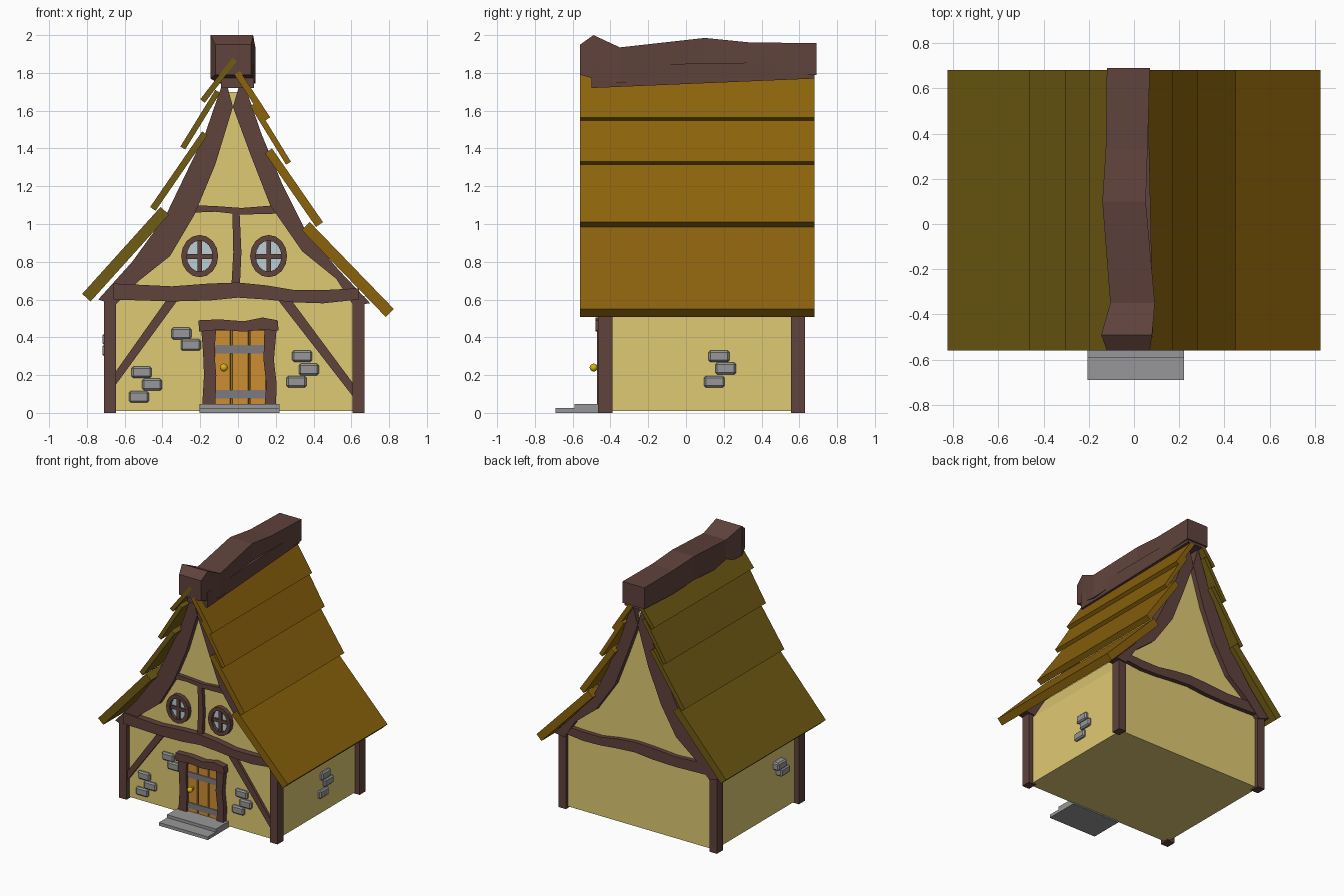
import bpy, bmesh
from math import sin, cos, pi, hypot
from mathutils import Vector

if "Cube" in bpy.data.objects:
    bpy.data.objects.remove(bpy.data.objects["Cube"])


def mat(name, r, g, b):
    m = bpy.data.materials.new(name)
    m.diffuse_color = [(c / 255) ** 2.2 for c in (r, g, b)] + [1]
    m.use_nodes = True
    m.node_tree.nodes["Principled BSDF"].inputs["Base Color"].default_value = m.diffuse_color
    return m


PLASTER = mat("plaster", 222, 200, 115)
TIMBER = mat("timber", 96, 68, 62)
ROOF_R = mat("roof_right", 138, 99, 20)
ROOF_L = mat("roof_left", 112, 92, 26)
PLANK = mat("plank", 203, 140, 52)
GLASS = mat("glass", 185, 205, 212)
BRASS = mat("brass", 215, 180, 20)
STONE = mat("stone", 150, 150, 152)
IRON = mat("iron", 125, 122, 125)


def finish(name, bm, material, bevel=0):
    bmesh.ops.recalc_face_normals(bm, faces=bm.faces)
    me = bpy.data.meshes.new(name)
    bm.to_mesh(me)
    bm.free()
    me.materials.append(material)
    ob = bpy.data.objects.new(name, me)
    bpy.context.collection.objects.link(ob)
    if bevel:
        md = ob.modifiers.new("bevel", 'BEVEL')
        md.width, md.segments = bevel, 1
    return ob


def prism(name, pts, y0, y1, material):
    """Extrude an x/z outline along y."""
    bm = bmesh.new()
    f = bm.faces.new([bm.verts.new((x, y0, z)) for x, z in pts])
    r = bmesh.ops.extrude_face_region(bm, geom=[f])
    bmesh.ops.translate(bm, vec=(0, y1 - y0, 0),
                        verts=[v for v in r['geom'] if isinstance(v, bmesh.types.BMVert)])
    bmesh.ops.triangulate(bm, faces=[f for f in bm.faces if len(f.verts) > 4])
    return finish(name, bm, material)


def loft(name, sections, material, closed=False):
    """Skin a row of four-cornered sections."""
    bm = bmesh.new()
    rows = [[bm.verts.new(p) for p in s] for s in sections]
    pairs = list(zip(rows, rows[1:]))
    if closed:
        pairs.append((rows[-1], rows[0]))
    else:
        bm.faces.new(rows[0])
        bm.faces.new(rows[-1])
    for a, b in pairs:
        for i in range(4):
            j = (i + 1) % 4
            bm.faces.new((a[i], a[j], b[j], b[i]))
    return finish(name, bm, material)


def ribbon(name, a, b, y0, y1, material, closed=False):
    """Timber between two x/z edge lines."""
    return loft(name, [((p[0], y0, p[1]), (q[0], y0, q[1]), (q[0], y1, q[1]), (p[0], y1, p[1]))
                       for p, q in zip(a, b)], material, closed)


def box(name, x0, x1, y0, y1, z0, z1, material, bevel=0):
    bm = bmesh.new()
    bmesh.ops.create_cube(bm, size=1)
    for v in bm.verts:
        v.co = Vector(((x0 + x1) / 2 + v.co.x * (x1 - x0), (y0 + y1) / 2 + v.co.y * (y1 - y0),
                       (z0 + z1) / 2 + v.co.z * (z1 - z0)))
    return finish(name, bm, material, bevel)


# Gable curves, outer and inner edges of each rafter from eave to ridge
OUT_L = [(-.74, .60), (-.56, .80), (-.38, 1.05), (-.255, 1.31), (-.175, 1.475), (-.07, 1.78)]
IN_L = [(-.65, .57), (-.53, .695), (-.36, .83), (-.23, 1.05), (-.12, 1.315), (-.027, 1.62)]
OUT_R = [(.70, .58), (.53, .76), (.355, .97), (.235, 1.21), (.125, 1.475), (.02, 1.78)]
IN_R = [(.61, .57), (.52, .71), (.34, .855), (.17, 1.1), (.065, 1.37), (-.027, 1.62)]


def middle(a, b):
    return [((p[0] + q[0]) / 2, (p[1] + q[1]) / 2) for p, q in zip(a, b)]


# Plaster body with curved gables
prism("plaster_body", [(-.67, .01), (.63, .01), (.63, .56)] + middle(OUT_R, IN_R)[1:]
      + middle(OUT_L, IN_L)[:0:-1] + [(-.67, .56)], -.43, .60, PLASTER)

# Rafters, tie beams and corner posts at both ends
TIE_T = [(-.66, .685), (-.35, .67), (-.15, .685), (0, .69), (.15, .675), (.3, .65), (.45, .65), (.64, .66)]
TIE_B = [(-.66, .60), (-.35, .59), (-.15, .595), (0, .61), (.15, .60), (.3, .585), (.45, .58), (.64, .60)]
for end, y0, y1 in (("front", -.47, -.38), ("back", .55, .64)):
    ribbon(end + "_rafter_left", OUT_L, IN_L, y0, y1, TIMBER)
    ribbon(end + "_rafter_right", OUT_R, IN_R, y0, y1, TIMBER)
    ribbon(end + "_tie_beam", TIE_T, TIE_B, y0 - .01 * (y0 < 0), y1 - .005, TIMBER)
    for side, x in (("left", -.71), ("right", .605)):
        box(f"{end}_post_{side}", x, x + .065, y0 + .005, y1 - .01, 0, .62, TIMBER)

# Front timbers above and beside the door
ribbon("collar_beam", [(-.25, 1.10), (-.12, 1.095), (.02, 1.085), (.21, 1.10)],
       [(-.25, 1.06), (-.12, 1.065), (.02, 1.05), (.21, 1.055)], -.46, -.42, TIMBER)
ribbon("king_post", [(-.035, .67), (-.025, .85), (-.03, 1.07)],
       [(.01, .67), (.018, .85), (.008, 1.07)], -.46, -.42, TIMBER)
ribbon("brace_left", [(-.65, .215), (-.37, .61)], [(-.65, .145), (-.31, .61)], -.45, -.42, TIMBER)
ribbon("brace_right", [(.61, .155), (.28, .60)], [(.61, .085), (.21, .60)], -.45, -.42, TIMBER)

# Round windows
for side, cx in (("left", -.203), ("right", .162)):
    def ring(rx, rz, cx=cx):
        return [(cx + rx * cos(i * pi / 8), .83 + rz * sin(i * pi / 8)) for i in range(16)]
    ribbon("window_ring_" + side, ring(.098, .112), ring(.068, .082), -.465, -.42, TIMBER, True)
    prism("window_glass_" + side, ring(.072, .086), -.44, -.42, GLASS)
    box("window_bar_up_" + side, cx - .012, cx + .012, -.455, -.43, .745, .915, TIMBER)
    box("window_bar_across_" + side, cx - .075, cx + .075, -.453, -.43, .815, .84, TIMBER)

# Door planks, straps, knob and frame
for i, (x0, x1) in enumerate(((-.125, -.038), (-.033, .057), (.062, .15))):
    box(f"door_plank_{i}", x0, x1, -.45, -.42, .04, .44, PLANK, .004)
for z in (.075, .315):
    box("door_strap", -.12, .148, -.456, -.44, z, z + .045, IRON)
bm = bmesh.new()
bmesh.ops.create_uvsphere(bm, u_segments=12, v_segments=8, radius=.021)
bmesh.ops.translate(bm, verts=bm.verts, vec=(-.075, -.489, .24))
knob = finish("door_knob", bm, BRASS)
knob.data.shade_smooth()
box("knob_stem", -.083, -.067, -.48, -.44, .232, .248, BRASS)
ribbon("door_frame_left", [(-.19, .03), (-.18, .2), (-.185, .32), (-.195, .45)],
       [(-.12, .03), (-.115, .2), (-.125, .32), (-.115, .45)], -.47, -.42, TIMBER)
ribbon("door_frame_right", [(.14, .03), (.15, .15), (.135, .28), (.14, .45)],
       [(.20, .03), (.205, .15), (.19, .28), (.205, .45)], -.47, -.42, TIMBER)
ribbon("door_lintel", [(-.21, .49), (-.1, .495), (.03, .485), (.13, .505), (.21, .49)],
       [(-.205, .43), (-.1, .44), (.03, .43), (.13, .44), (.215, .435)], -.48, -.42, TIMBER)

# Door steps
box("lower_step", -.205, .22, -.69, -.42, 0, .025, STONE)
box("upper_step", -.205, .22, -.59, -.42, .025, .048, STONE)

# Exposed bricks
for x, z in ((-.51, .215), (-.455, .15), (-.525, .085), (-.3, .42), (-.25, .36),
             (.34, .3), (.375, .23), (.31, .165)):
    box("front_brick", x - .053, x + .053, -.452, -.42, z - .031, z + .031, STONE, .01)
for y, z in ((.175, .3), (.21, .235), (.15, .165)):
    box("right_brick", .62, .652, y - .055, y + .055, z - .031, z + .031, STONE, .01)
for y, z in ((-.18, .39), (-.22, .33)):
    box("left_brick", -.718, -.66, y - .055, y + .055, z - .031, z + .031, STONE, .01)

# Overlapping roof boards: upper and lower edge, thickness
BOARDS_L = [(-.41, 1.09, -.825, .63, .06), (-.19, 1.49, -.465, 1.09, .035),
            (-.12, 1.71, -.305, 1.41, .03), (-.03, 1.88, -.20, 1.66, .03)]
BOARDS_R = [(.38, 1.01, .825, .55, .06), (.18, 1.40, .45, 1.01, .045),
            (.09, 1.64, .28, 1.33, .03), (.01, 1.81, .17, 1.565, .035)]
for side, boards, s, m in (("left", BOARDS_L, 1, ROOF_L), ("right", BOARDS_R, -1, ROOF_R)):
    for i, (x0, z0, x1, z1, t) in enumerate(boards):
        d = hypot(x1 - x0, z1 - z0)
        nx, nz = -s * (z1 - z0) / d * t, s * (x1 - x0) / d * t
        prism(f"roof_board_{side}_{i}", [(x0, z0), (x1, z1), (x1 + nx, z1 + nz), (x0 + nx, z0 + nz)],
              -.56, .68, m)

# Crooked ridge beam and the pole beneath it: y, left, right, bottom, top
RIDGE = [(-.56, -.12, .07, 1.79, 1.95), (-.49, -.145, .08, 1.77, 2.0), (-.35, -.105, .092, 1.745, 1.935),
         (.1, -.14, .052, 1.80, 1.985), (.33, -.125, .06, 1.777, 1.962), (.69, -.12, .07, 1.79, 1.957)]
POLE = [(-.50, -.09, .085, 1.72, 1.84), (.68, -.08, .06, 1.77, 1.86)]
for name, rows in (("ridge_beam", RIDGE), ("ridge_pole", POLE)):
    loft(name, [((a, y, b), (c, y, b), (c, y, t), (a, y, t)) for y, a, c, b, t in rows], TIMBER)
